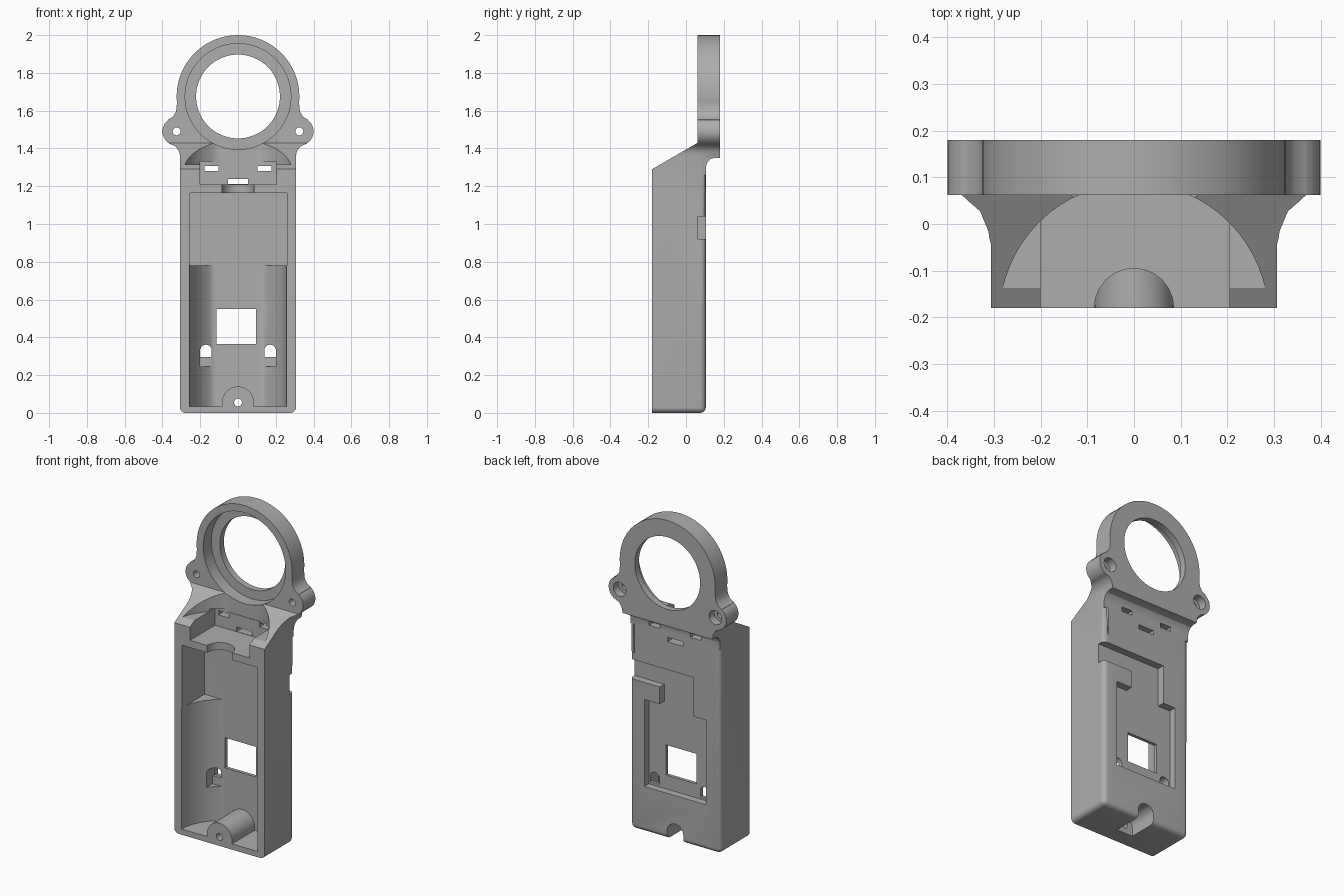
import bpy, bmesh
from math import sin, cos, pi, radians

cube = bpy.data.objects.get("Cube")
if cube:
    bpy.data.objects.remove(cube, do_unlink=True)

grey = bpy.data.materials.new("grey_plastic")
grey.use_nodes = True
tint = (0.42, 0.42, 0.42, 1)
grey.diffuse_color = tint
grey.node_tree.nodes["Principled BSDF"].inputs["Base Color"].default_value = tint

# Ways to place a flat (u, v) profile that is extruded along one axis by w
PLACE = {"x": lambda u, v, w: (w, u, v),
         "y": lambda u, v, w: (u, w, v),
         "z": lambda u, v, w: (u, v, w)}


def prism(name, pts, axis, lo, hi, round_edges=None, radius=0.03):
    bm = bmesh.new()
    place = PLACE[axis]
    n = len(pts)
    a = [bm.verts.new(place(u, v, lo)) for u, v in pts]
    b = [bm.verts.new(place(u, v, hi)) for u, v in pts]
    bm.faces.new(a)
    bm.faces.new(b[::-1])
    for i in range(n):
        j = (i + 1) % n
        bm.faces.new((a[j], a[i], b[i], b[j]))
    bmesh.ops.recalc_face_normals(bm, faces=bm.faces[:])
    if round_edges:
        edges = [e for e in bm.edges if round_edges(e.verts[0].co, e.verts[1].co)]
        bmesh.ops.bevel(bm, geom=edges, offset=radius, segments=6,
                        profile=0.5, affect="EDGES")
    mesh = bpy.data.meshes.new(name)
    bm.to_mesh(mesh)
    bm.free()
    mesh.materials.append(grey)
    obj = bpy.data.objects.new(name, mesh)
    bpy.context.scene.collection.objects.link(obj)
    return obj


def box(name, x0, x1, y0, y1, z0, z1):
    return prism(name, [(x0, y0), (x1, y0), (x1, y1), (x0, y1)], "z", z0, z1)


def arc(cx, cy, r, start=0, end=360, n=32):
    full = end - start == 360
    steps = n if full else n - 1
    return [(cx + r * cos(radians(start + (end - start) * i / steps)),
             cy + r * sin(radians(start + (end - start) * i / steps))) for i in range(n)]


def disc(name, x, z, r, y0, y1, n=32):
    return prism(name, arc(x, z, r, n=n), "y", y0, y1)


def arch(name, x, z, r, foot, y0, y1):
    pts = arc(x, z, r, 0, 180, 17) + [(x - r, foot), (x + r, foot)]
    return prism(name, pts, "y", y0, y1)


def combine(target, tool, mode):
    tool.hide_render = True
    mod = target.modifiers.new(mode, "BOOLEAN")
    mod.operation = mode
    mod.solver = "EXACT"
    mod.object = tool
    bpy.context.view_layer.objects.active = target
    bpy.ops.object.modifier_apply(modifier=mod.name)
    bpy.data.objects.remove(tool, do_unlink=True)


def add(tool):
    combine(housing, tool, "UNION")


def cut(tool):
    combine(housing, tool, "DIFFERENCE")


def mirrored(pts):
    return pts + [(-x, v) for x, v in reversed(pts)]


W, FRONT, BACK, FLOOR = 0.307, -0.18, 0.105, 0.04
RING_F, RING_B, RING_Z = 0.062, 0.18, 1.675


# Main body with rounded back and bottom edges
def rounded(p, q):
    upright_back = min(p.y, q.y) > 0.1
    bottom = max(p.z, q.z) < 0.01 and not (p.y < -0.1 and q.y < -0.1)
    return upright_back and max(p.z, q.z) < 1.38 or bottom


side = [(FRONT, 0), (BACK, 0), (BACK, 1.37), (RING_F, 1.43), (FRONT, 1.29)]
housing = prism("housing", side, "x", -W, W, rounded)

# Flared neck: side profile, front outline and plan curve intersected
neck_side = [(FRONT, 1.29), (-0.1, 1.26), (BACK, 1.26), (BACK, 1.30), (0.112, 1.325),
             (0.128, 1.343), (0.15, 1.35), (RING_B, 1.35), (RING_B, 1.43), (RING_F, 1.43)]
neck = prism("neck", neck_side, "x", -0.5, 0.5)
outline = [(W - 0.002, 1.2), (W - 0.002, 1.35), (0.312, 1.385), (0.33, 1.41),
           (0.37, 1.43), (0.37, 1.5)]
combine(neck, prism("neck_front", mirrored(outline), "y", -0.3, 0.3), "INTERSECT")
plan = [(W - 0.002, -0.3), (W - 0.002, -0.05), (0.315, -0.01), (0.335, 0.03),
        (0.372, 0.065), (0.4, 0.3)]
combine(neck, prism("neck_plan", mirrored(plan), "z", 1, 2), "INTERSECT")
add(neck)

# Lens ring with two screw ears
add(disc("lens_ring", 0, RING_Z, 0.325, RING_F, RING_B, 64))
for s in (-1, 1):
    web = [(0.2, 1.425), (0.33, 1.417), (0.37, 1.552), (0.345, 1.567), (0.328, 1.595), (0.322, 1.65)]
    add(prism("ear_web", [(s * x, z) for x, z in web], "y", RING_F, RING_B))
    add(disc("ear", s * 0.325, 1.49, 0.075, RING_F, RING_B))
    cut(disc("screw_hole", s * 0.325, 1.49, 0.021, 0, 0.3, 16))
    cut(disc("screw_recess", s * 0.325, 1.49, 0.043, 0.13, 0.3, 24))
cut(disc("lens_opening", 0, RING_Z, 0.222, 0, 0.3, 64))
cut(disc("lens_seat", 0, RING_Z, 0.28, 0, 0.14, 64))

# Main cavity: square upper bay, round lower bay
cut(box("upper_bay", -0.255, 0.26, -0.3, FLOOR, 0.78, 1.165))
bay = [(x, min(y, FLOOR)) for x, y in arc(0, FRONT, 0.257, 0, 180, 49)]
cut(prism("lower_bay", bay + [(-0.257, -0.3), (0.257, -0.3)], "z", 0.035, 0.785))

# Bowl under the lens, top pocket and notched shelf
bowl = arc(0, -0.2, 0.288, 0, 180, 33) + [(-0.288, -0.3), (0.288, -0.3)]
cut(prism("bowl", [(x, min(y, RING_F + 0.003)) for x, y in bowl], "z", 1.315, 1.44))
cut(box("top_pocket", -0.2, 0.205, -0.3, 0.062, 1.21, 1.33))
cut(prism("shelf_notch", arc(0, FRONT, 0.085, n=24), "z", 1.1, 1.25))

# Wire slots through the back
for x, z, half in ((-0.14, 1.28, 0.037), (0.14, 1.28, 0.037), (0, 1.212, 0.052)):
    cut(box("wire_slot", x - half, x + half, 0, 0.3, z, z + 0.027))

# Stepped recess in the back, open at one side
recess = [(0.4, 1.04), (-0.125, 1.04), (-0.125, 0.8), (-0.21, 0.8), (-0.21, 0.28),
          (0.21, 0.28), (0.21, 0.815), (0.105, 0.815), (0.105, 0.92), (0.4, 0.92)]
cut(prism("back_recess", recess, "y", 0.06, 0.2))
cut(box("window", -0.115, 0.095, -0.05, 0.2, 0.365, 0.55))
for s in (-1, 1):
    cut(arch("contact_slot", s * 0.17, 0.33, 0.031, 0.295, -0.12, 0.07))
    cut(box("contact_groove", s * 0.17 - 0.031, s * 0.17 + 0.031, -0.12, FLOOR, 0.245, 0.31))

# Bottom screw boss, with a channel from the back
add(arch("boss", 0, 0.055, 0.085, 0.02, FRONT, 0.06))
cut(arch("boss_channel", 0, 0.05, 0.055, -0.1, -0.08, 0.2))
cut(disc("boss_hole", 0, 0.055, 0.021, -0.3, 0, 16))

bpy.ops.object.select_all(action="DESELECT")
housing.select_set(True)
bpy.context.view_layer.objects.active = housing
bpy.ops.object.shade_smooth_by_angle(angle=radians(30))
